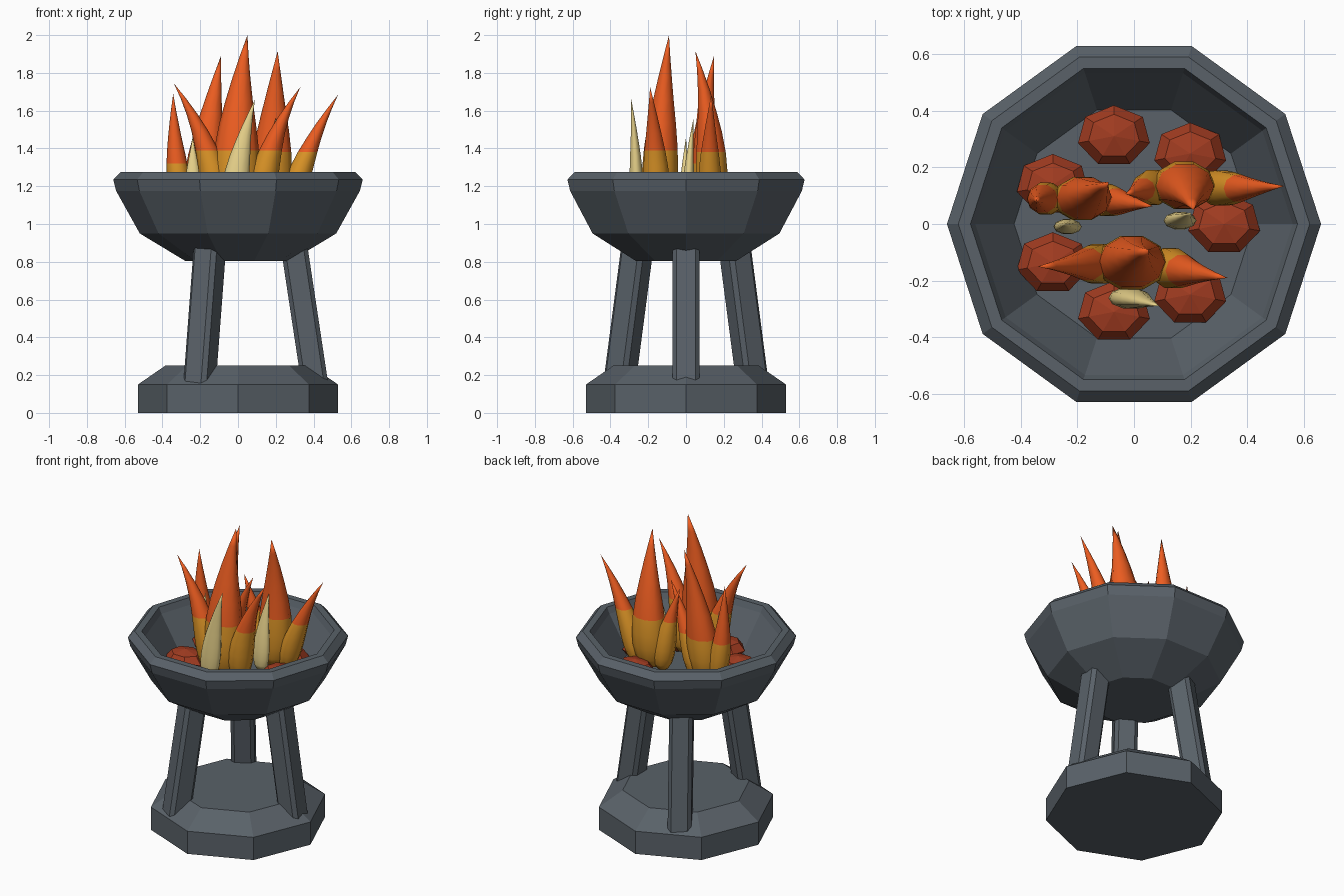
import bpy, bmesh, math
from mathutils import Vector

if "Cube" in bpy.data.objects:
    bpy.data.objects.remove(bpy.data.objects["Cube"])


def material(name, rgb):
    m = bpy.data.materials.new(name)
    m.diffuse_color = (*rgb, 1)
    m.use_nodes = True
    m.node_tree.nodes["Principled BSDF"].inputs["Base Color"].default_value = m.diffuse_color
    return m


IRON = material("iron", (0.10, 0.12, 0.14))
COAL = material("ember_red", (0.36, 0.045, 0.015))
ORANGE = material("flame_orange", (0.85, 0.11, 0.015))
AMBER = material("flame_amber", (0.72, 0.30, 0.02))
PALE = material("flame_pale", (0.85, 0.68, 0.27))


def finish(name, bm, mats, smooth=False):
    bmesh.ops.recalc_face_normals(bm, faces=bm.faces)
    for f in bm.faces:
        f.smooth = smooth
    me = bpy.data.meshes.new(name)
    bm.to_mesh(me)
    bm.free()
    for m in mats:
        me.materials.append(m)
    ob = bpy.data.objects.new(name, me)
    bpy.context.collection.objects.link(ob)
    return ob


def bridge(bm, a, b):
    n = len(a)
    return [bm.faces.new((a[i], a[(i + 1) % n], b[(i + 1) % n], b[i])) for i in range(n)]


def lathe(name, profile, sides):
    """Spin a (radius, z) profile with flat caps at both ends."""
    bm = bmesh.new()
    rings = [[bm.verts.new((r * math.cos(k * math.tau / sides), r * math.sin(k * math.tau / sides), z))
              for k in range(sides)] for r, z in profile]
    for a, b in zip(rings, rings[1:]):
        bridge(bm, a, b)
    bm.faces.new(rings[0])
    bm.faces.new(rings[-1])
    return finish(name, bm, [IRON])


# Octagonal plinth and ten-sided fire bowl
lathe("base", [(0.53, 0), (0.53, 0.15), (0.385, 0.25)], 8)
lathe("bowl", [(0.28, 0.805), (0.52, 0.95), (0.645, 1.175), (0.66, 1.235), (0.62, 1.275),
               (0.577, 1.275), (0.56, 1.235), (0.423, 1.01)], 10)

# Three leaning legs with chamfered square section
W, C = 0.071, 0.022
SECTION = [(W, W - C), (W - C, W), (C - W, W), (-W, W - C),
           (-W, C - W), (C - W, -W), (W - C, -W), (W, C - W)]
for i in range(3):
    bm = bmesh.new()
    ang = i * math.tau / 3
    rings = []
    for radius, z in ((0.412, 0.12), (0.294, 0.90)):
        rings.append([bm.verts.new(((radius + u) * math.cos(ang) - v * math.sin(ang),
                                    (radius + u) * math.sin(ang) + v * math.cos(ang), z))
                      for u, v in SECTION])
    bridge(bm, *rings)
    bm.faces.new(rings[0])
    bm.faces.new(rings[1])
    finish(f"leg_{i + 1}", bm, [IRON])

# Ring of seven faceted coals
for i in range(7):
    ang = i * math.tau / 7
    bm = bmesh.new()
    bmesh.ops.create_uvsphere(bm, u_segments=7, v_segments=4, radius=1)
    bmesh.ops.scale(bm, vec=(0.13, 0.109, 0.065), verts=bm.verts)
    bmesh.ops.translate(bm, vec=(0.318 * math.cos(ang), 0.318 * math.sin(ang), 1.065), verts=bm.verts)
    finish(f"coal_{i + 1}", bm, [COAL])

# Flame tongues: a curved, tapering loft from base to tip
TAPER = [(0, 0.55), (0.06, 0.82), (0.15, 0.97), (0.25, 1), (0.37, 0.93), (0.5, 0.78),
         (0.63, 0.58), (0.76, 0.38), (0.88, 0.19)]
Z0 = 1.06


def taper(t):
    for (a, ra), (b, rb) in zip(TAPER, TAPER[1:]):
        if a <= t <= b:
            return ra + (rb - ra) * (t - a) / (b - a)
    return 0.1


def tongue(name, base, mid, tip, r, flat, mats, split=0, sides=10):
    p0, p2 = Vector((*base, Z0)), Vector(tip)
    p1 = Vector((*mid, (Z0 + p2.z) / 2))
    ts = {t for t, _ in TAPER}
    if split:
        ts.add((split - Z0) / (p2.z - Z0))
    bm = bmesh.new()
    rings = []
    for t in sorted(ts):
        c = p0 * (1 - t) ** 2 + p1 * 2 * t * (1 - t) + p2 * t * t
        w = r * taper(t)
        rings.append([bm.verts.new((c.x + w * math.cos(k * math.tau / sides),
                                    c.y + w * flat * math.sin(k * math.tau / sides), c.z))
                      for k in range(sides)])
    for a, b in zip(rings, rings[1:]):
        bridge(bm, a, b)
    bm.faces.new(rings[0])
    top, point = rings[-1], bm.verts.new(p2)
    for k in range(sides):
        bm.faces.new((top[k], top[(k + 1) % sides], point))
    for f in bm.faces:
        f.material_index = 1 if split and f.calc_center_median().z < split else 0
    finish(name, bm, mats, smooth=True)


# Three clusters: centre, left and right orange tongues plus a pale inner flame
CLUSTERS = {
    "front": (1.39, 0.125, [((0.0, -0.14), (-0.03, -0.14), (0.05, -0.09, 2.0)),
                            ((-0.11, -0.14), (-0.11, -0.14), (-0.34, -0.15, 1.745)),
                            ((0.12, -0.15), (0.12, -0.16), (0.33, -0.19, 1.725))],
              ((-0.03, -0.26), (-0.01, -0.26), (0.09, -0.29, 1.66), 0.07)),
    "right": (1.38, 0.11, [((0.17, 0.13), (0.18, 0.16), (0.21, 0.05, 1.915)),
                           ((0.27, 0.13), (0.33, 0.12), (0.53, 0.134, 1.685)),
                           ((0.08, 0.13), (0.06, 0.13), (-0.03, 0.106, 1.6))],
              ((0.16, 0.01), (0.16, 0.01), (0.20, 0.04, 1.56), 0.058)),
    "left": (1.32, 0.10, [((-0.2, 0.09), (-0.17, 0.08), (-0.09, 0.148, 1.89)),
                          ((-0.29, 0.09), (-0.34, 0.09), (-0.343, 0.085, 1.69)),
                          ((-0.13, 0.09), (-0.08, 0.08), (0.067, 0.063, 1.62))],
             ((-0.23, -0.01), (-0.24, -0.01), (-0.24, 0.0, 1.46), 0.05)),
}
for side, (split, r, paths, pale) in CLUSTERS.items():
    for label, path, k in zip(("centre", "outer_a", "outer_b"), paths, (1, 0.62, 0.62)):
        tongue(f"{side}_flame_{label}", *path, r * k, 0.8 if k == 1 else 0.95, [ORANGE, AMBER], split)
    tongue(f"{side}_pale_flame", *pale, 0.55, [PALE])
